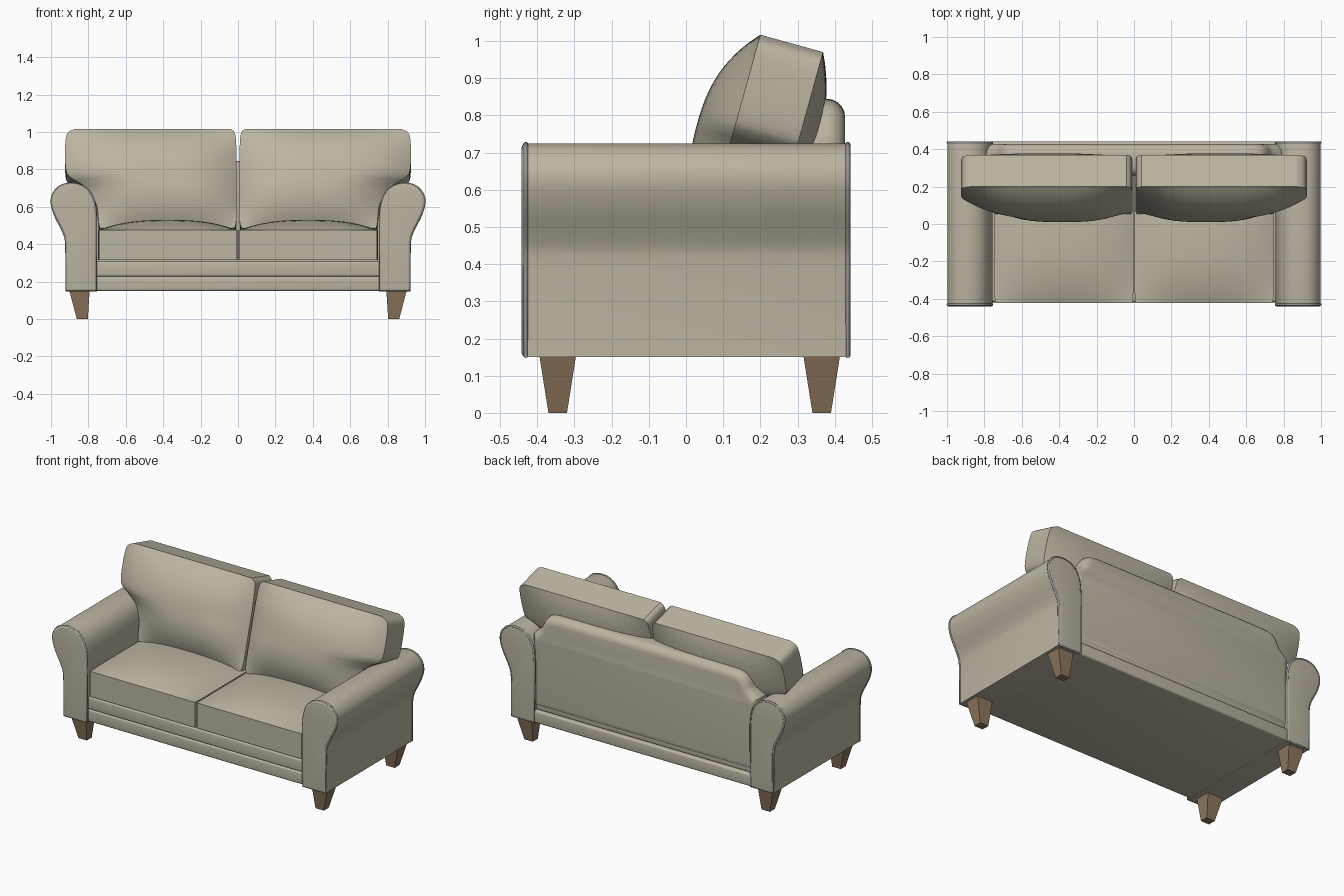
import bpy, bmesh, math
from mathutils import Vector, Matrix

if "Cube" in bpy.data.objects:
    bpy.data.objects.remove(bpy.data.objects["Cube"])


def material(name, rgb):
    m = bpy.data.materials.new(name)
    m.diffuse_color = (*rgb, 1)
    m.use_nodes = True
    m.node_tree.nodes["Principled BSDF"].inputs["Base Color"].default_value = m.diffuse_color
    return m


FABRIC = material("fabric", (0.50, 0.46, 0.36))
TRIM = material("trim", (0.30, 0.30, 0.29))
WOOD = material("wood", (0.27, 0.18, 0.11))


def smooth(pts, n=5):
    """Catmull-Rom samples through an open list of points."""
    p = [Vector(q) for q in pts]
    p = [2 * p[0] - p[1]] + p + [2 * p[-1] - p[-2]]
    out = []
    for a, b, c, d in zip(p, p[1:], p[2:], p[3:]):
        for i in range(n):
            t = i / n
            out.append(0.5 * (2 * b + (c - a) * t + (2 * a - 5 * b + 4 * c - d) * t * t
                              + (3 * b - a - 3 * c + d) * t ** 3))
    return out + [p[-2]]


def finish(name, bm, mat, mirror=False, angle=30):
    bmesh.ops.recalc_face_normals(bm, faces=bm.faces)
    me = bpy.data.meshes.new(name)
    bm.to_mesh(me)
    bm.free()
    ob = bpy.data.objects.new(name, me)
    bpy.context.collection.objects.link(ob)
    return dress(ob, mat, mirror, angle)


def dress(ob, mat, mirror, angle=30):
    ob.data.materials.append(mat)
    if mirror:
        ob.modifiers.new("mirror", 'MIRROR').use_mirror_merge = False
    bpy.ops.object.select_all(action='DESELECT')
    ob.select_set(True)
    bpy.context.view_layer.objects.active = ob
    if ob.type == 'CURVE':
        bpy.ops.object.convert(target='MESH')
        ob = bpy.context.object
    bpy.ops.object.shade_smooth_by_angle(angle=math.radians(angle))
    return ob


def offset(outline, d):
    """Move a counter-clockwise outline inward by d."""
    out, n = [], len(outline)
    for i, p in enumerate(outline):
        a = (p - outline[i - 1]).normalized()
        b = (outline[(i + 1) % n] - p).normalized()
        na, nb = Vector((-a.y, a.x)), Vector((-b.y, b.x))
        out.append(p + (na + nb) / (1 + na.dot(nb)) * d)
    return out


def extrude(name, outline, y0, y1, r, mirror=False, steps=5):
    """Extrude an xz outline along y with rounded rims of radius r."""
    arc = [(r * (1 - math.sin(t)), r * (1 - math.cos(t)))
           for t in (i / steps * math.pi / 2 for i in range(steps + 1))]
    stations = [(d, y0 + h) for d, h in arc] + [(d, y1 - h) for d, h in reversed(arc)]
    bm = bmesh.new()
    rings = [[bm.verts.new((p.x, y, p.y)) for p in offset(outline, d)] for d, y in stations]
    for a, b in zip(rings, rings[1:]):
        for i in range(len(a)):
            bm.faces.new((a[i - 1], a[i], b[i], b[i - 1]))
    bm.faces.new(rings[0])
    bm.faces.new(rings[-1])
    return finish(name, bm, FABRIC, mirror)


def pillow(name, rows, thick, front, back, power, M, cols=28):
    """Slab with crowned faces; rows are (height, left x, right x)."""
    bm = bmesh.new()
    top = rows[-1][0]

    def grid(y, bulge):
        g = []
        for h, xa, xb in rows:
            cv = 1 - abs(2 * h / top - 1) ** 2.5
            g.append([])
            for i in range(cols + 1):
                s = math.sin((i / cols - 0.5) * math.pi)
                co = Vector((xa + (xb - xa) * (s + 1) / 2,
                             y + bulge * max(cv, 0) * (1 - abs(s) ** power), h))
                g[-1].append(bm.verts.new(M @ co))
        for a, b in zip(g, g[1:]):
            for i in range(cols):
                bm.faces.new((a[i], a[i + 1], b[i + 1], b[i]))
        right = [r[-1] for r in g]
        left = [r[0] for r in g]
        return g[0] + right[1:] + g[-1][-2::-1] + left[-2:0:-1]

    f, b = grid(0, -front), grid(thick, back)
    for i in range(len(f)):
        bm.faces.new((f[i - 1], f[i], b[i], b[i - 1]))
    return finish(name, bm, FABRIC, True)


def box(name, lo, hi, bevel):
    bm = bmesh.new()
    bmesh.ops.create_cube(bm, size=1)
    lo, hi = Vector(lo), Vector(hi)
    for v in bm.verts:
        v.co = Vector((lo[i] + (v.co[i] + 0.5) * (hi[i] - lo[i]) for i in range(3)))
    bmesh.ops.bevel(bm, geom=bm.edges[:], offset=bevel, segments=4, profile=0.5, affect='EDGES')
    return finish(name, bm, FABRIC)


# Rolled arms
roll = smooth([(0.92, 0.40), (0.926, 0.44), (0.945, 0.485), (0.98, 0.555), (0.998, 0.62),
               (0.988, 0.672), (0.95, 0.712), (0.89, 0.725), (0.83, 0.711), (0.787, 0.672),
               (0.765, 0.615), (0.757, 0.54)])
arm = [Vector((0.757, 0.15)), Vector((0.92, 0.15))] + roll
extrude("arms", arm, -0.442, 0.442, 0.012, True)

# Piping around arm ends
for label, y in (("front", -0.431), ("back", 0.435)):
    cu = bpy.data.curves.new(label + "_arm_piping", 'CURVE')
    cu.dimensions = '3D'
    cu.bevel_depth, cu.bevel_resolution = 0.007, 2
    sp = cu.splines.new('POLY')
    sp.points.add(len(arm) - 1)
    for pt, p in zip(sp.points, offset(arm, 0.003)):
        pt.co = (p.x, y, p.y, 1)
    sp.use_cyclic_u = True
    ob = bpy.data.objects.new(cu.name, cu)
    bpy.context.collection.objects.link(ob)
    dress(ob, TRIM, True, 60)

# Base rails
box("lower_rail", (-0.765, -0.42, 0.15), (0.765, 0.44, 0.229), 0.012)
box("upper_rail", (-0.765, -0.417, 0.227), (0.765, 0.42, 0.308), 0.012)

# Backrest with dropped shoulders
shoulder = smooth([(0.79, 0.70), (0.765, 0.722), (0.735, 0.75), (0.715, 0.79), (0.685, 0.825),
                   (0.63, 0.842), (0.50, 0.845)])
side = [Vector((0.79, 0.235))] + shoulder
extrude("backrest", side + [Vector((-p.x, p.y)) for p in reversed(side)], 0.26, 0.428, 0.05)

# Seat cushions
seat_rows = smooth([(0, 0.006, 0.742), (0.05, 0.004, 0.746), (0.2, 0.004, 0.748),
                    (0.5, 0.004, 0.748), (0.68, 0.004, 0.748)], 6)
pillow("seat_cushions", seat_rows, 0.16, 0.055, 0.0, 2.6,
       Matrix.Translation((0, -0.422, 0.475)) @ Matrix.Rotation(-math.pi / 2, 4, 'X'))

# Back cushions with wings over the arms
back_rows = smooth([(0, 0.02, 0.74), (0.03, 0.01, 0.745), (0.12, 0.007, 0.755), (0.2, 0.007, 0.79),
                    (0.245, 0.007, 0.84), (0.28, 0.007, 0.895), (0.32, 0.007, 0.92),
                    (0.42, 0.008, 0.925), (0.50, 0.012, 0.92), (0.533, 0.02, 0.905),
                    (0.55, 0.04, 0.87)], 4)
tilt = math.radians(15.5)
pillow("back_cushions", back_rows, 0.175, 0.10, 0.055, 3.0,
       Matrix.Translation((0, 0.2 - 0.55 * math.sin(tilt), 1.017 - 0.55 * math.cos(tilt)))
       @ Matrix.Rotation(-tilt, 4, 'X'))

# Tapered legs
for label, y in (("front", -0.345), ("back", 0.365)):
    bm = bmesh.new()
    bmesh.ops.create_cube(bm, size=1)
    for v in bm.verts:
        up = v.co.z > 0
        x = (0.793 if up else 0.803) if v.co.x < 0 else (0.902 if up else 0.862)
        v.co = (x, y + v.co.y * (0.098 if up else 0.05), 0.152 if up else 0)
    finish(label + "_legs", bm, WOOD, True)
